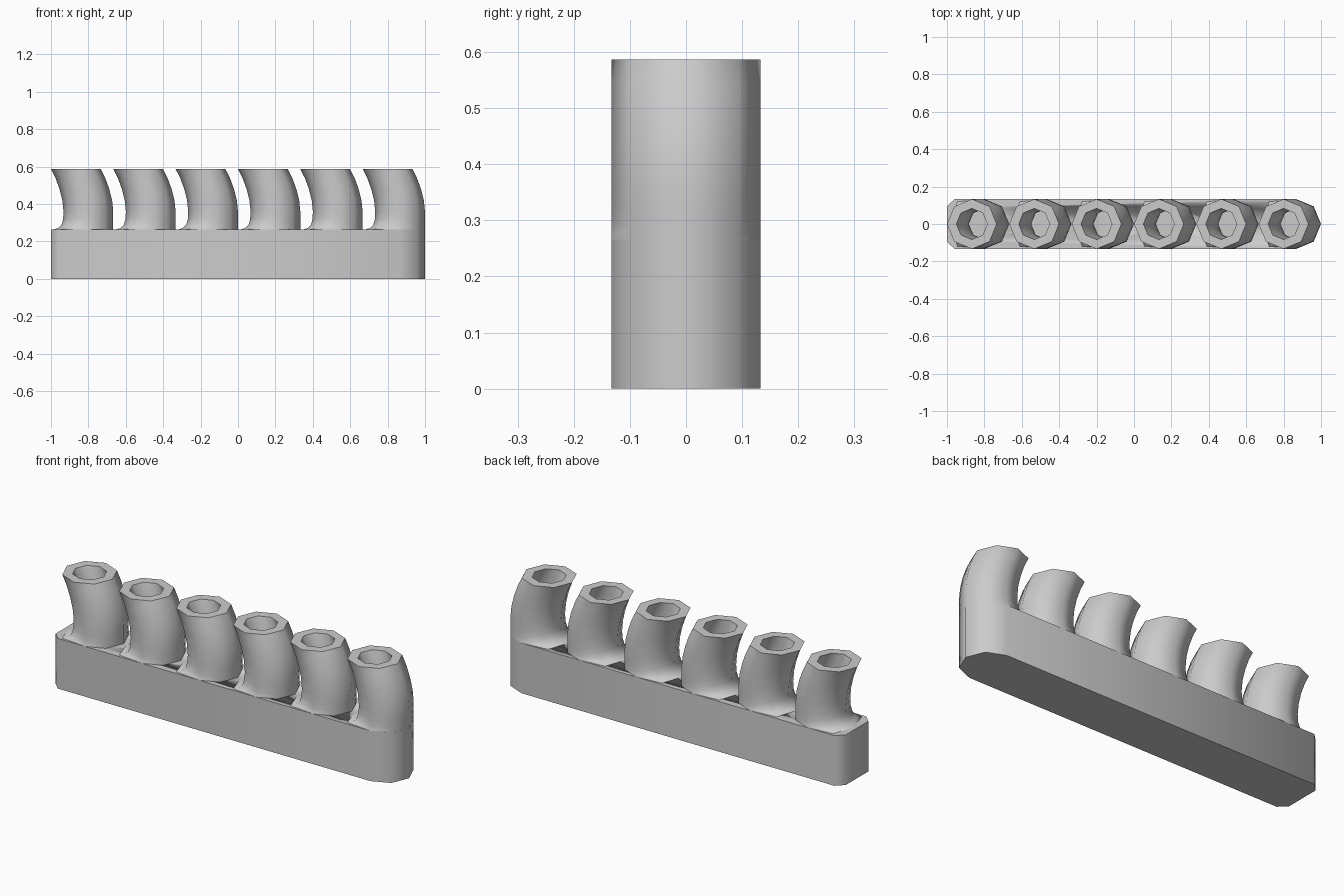
import bpy, bmesh
from math import cos, sin, pi

if "Cube" in bpy.data.objects:
    bpy.data.objects.remove(bpy.data.objects["Cube"])

R, BORE = 0.133, 0.083      # outer and bore radius of each octagonal pipe
TOP, LEDGE = 0.587, 0.265


def finish(bm, name):
    bmesh.ops.remove_doubles(bm, verts=bm.verts, dist=1e-5)
    bmesh.ops.recalc_face_normals(bm, faces=bm.faces)
    mesh = bpy.data.meshes.new(name)
    bm.to_mesh(mesh)
    bm.free()
    ob = bpy.data.objects.new(name, mesh)
    bpy.context.collection.objects.link(ob)
    bpy.ops.object.select_all(action='DESELECT')
    ob.select_set(True)
    bpy.context.view_layer.objects.active = ob
    bpy.ops.object.shade_smooth_by_angle(angle=math_angle)
    return ob


math_angle = 50 * pi / 180


# manifold block: half-octagon on the right end, small chamfers on the left
def build_block():
    bm = bmesh.new()
    half = [(1.0, 0), (0.867 + R * cos(pi / 4), R * sin(pi / 4)), (0.867, R),
            (-0.96, R), (-1.0, 0.094)]
    outline = half + [(x, -y) for x, y in reversed(half[1:])]
    face = bm.faces.new([bm.verts.new((x, y, 0)) for x, y in outline])
    up = bmesh.ops.extrude_face_region(bm, geom=[face])
    for v in up['geom']:
        if isinstance(v, bmesh.types.BMVert):
            v.co.z = LEDGE
    finish(bm, "manifold_block")


# sideways bend of the pipe: height, x offset
BEND = [(0.36, 0), (0.42, -0.006), (0.48, -0.021), (0.54, -0.043), (TOP, -0.067)]
# flared foot on the left side: height, outward push
FOOT = [(0.2, 0.05), (LEDGE, 0.05), (0.272, 0.028), (0.29, 0.01), (0.32, 0.002)]


def ring(bm, cx, z, r, flare=0.0):
    verts = []
    for k in range(8):
        a = k * pi / 4
        x, y = r * cos(a), r * sin(a)
        if k in (3, 4, 5):
            x -= flare
            y += flare * 0.5 * (y > 0.01) - flare * 0.5 * (y < -0.01)
        verts.append(bm.verts.new((cx + x, y, z)))
    return verts


# curved pipe with a hollow bore
def build_pipe(cx, name):
    bm = bmesh.new()
    rings = [ring(bm, cx, z, R, f) for z, f in FOOT]
    rings += [ring(bm, cx + dx, z, R) for z, dx in BEND]
    rings += [ring(bm, cx + dx, z, BORE) for z, dx in reversed(BEND)]
    rings.append(ring(bm, cx, 0.21, BORE))
    for a, b in zip(rings, rings[1:]):
        for i in range(8):
            j = (i + 1) % 8
            bm.faces.new((a[i], a[j], b[j], b[i]))
    bm.faces.new(rings[-1])
    bm.faces.new(rings[0])
    return finish(bm, name)


build_block()
# hollow the block's top under each pipe so the bores stay open
block = bpy.data.objects["manifold_block"]
for i in range(6):
    cx = -0.8 + i / 3
    build_pipe(cx, f"pipe_{i + 1}")
    bm = bmesh.new()
    lo, hi = ring(bm, cx, 0.21, BORE + 0.01), ring(bm, cx, 0.35, BORE + 0.01)
    for k in range(8):
        j = (k + 1) % 8
        bm.faces.new((lo[k], lo[j], hi[j], hi[k]))
    bm.faces.new(lo)
    bm.faces.new(hi)
    cutter = finish(bm, f"bore_cutter_{i + 1}")
    cutter.hide_render = True
    cutter.hide_set(True)
    cut = block.modifiers.new("bore", 'BOOLEAN')
    cut.operation, cut.solver, cut.object = 'DIFFERENCE', 'EXACT', cutter
